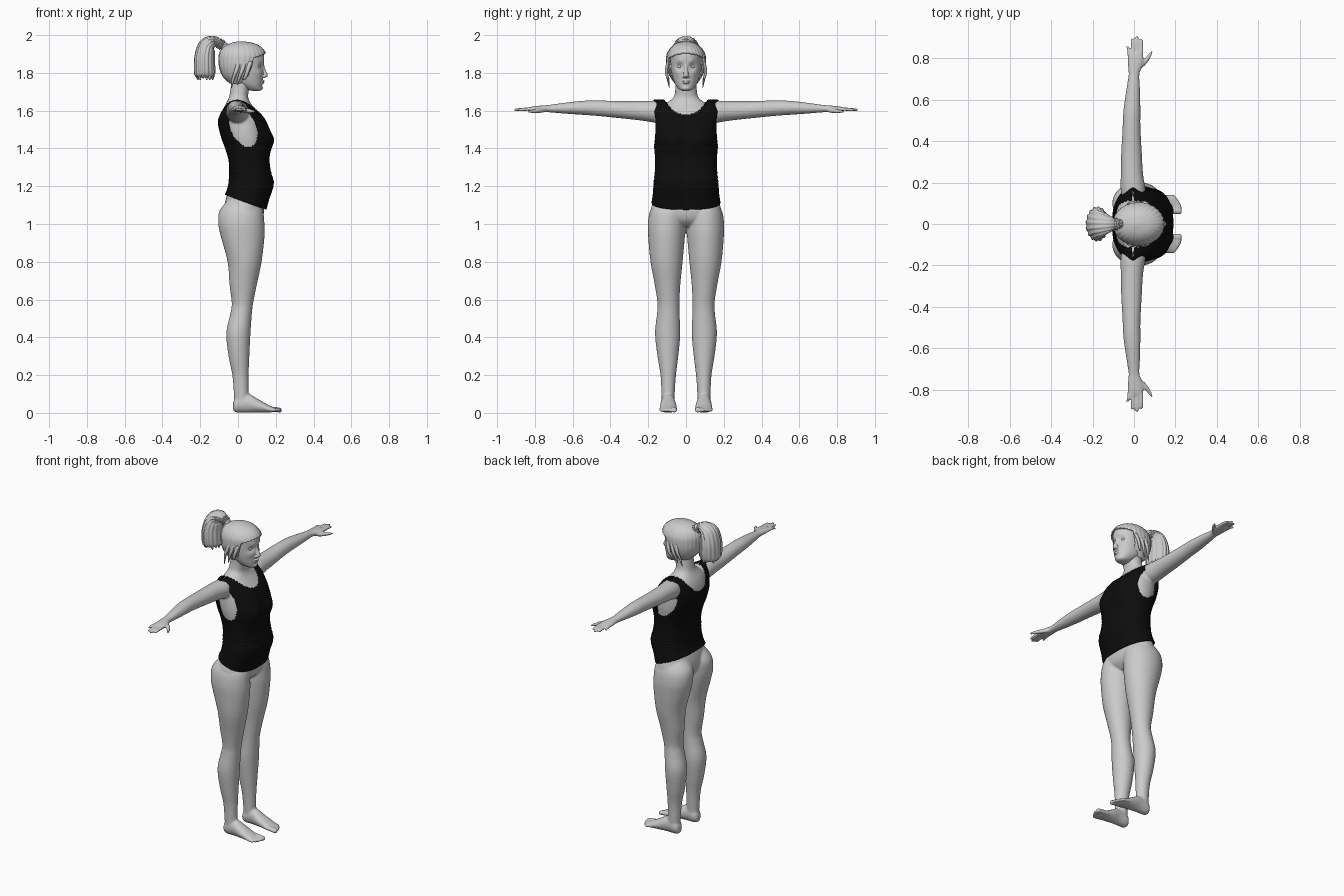
import bpy, bmesh, math
from mathutils import Vector, Matrix

X, Y, Z = Vector((1, 0, 0)), Vector((0, 1, 0)), Vector((0, 0, 1))


def spline(rows, sub):
    """Catmull-Rom interpolation through rows of numbers."""
    out = []
    for i in range(len(rows) - 1):
        p0, p1 = rows[max(i - 1, 0)], rows[i]
        p2, p3 = rows[i + 1], rows[min(i + 2, len(rows) - 1)]
        for k in range(sub):
            t = k / sub
            out.append([0.5 * (2 * b + (c - a) * t + (2 * a - 5 * b + 4 * c - d) * t * t
                               + (3 * b - a - 3 * c + d) * t ** 3)
                        for a, b, c, d in zip(p0, p1, p2, p3)])
    return out + [list(rows[-1])]


def loft(bm, rows, side, axis=None, n=32, sub=4, power=2.0, ridge=0.0, count=0, caps=True):
    """Skin (x, y, z, radius along side, other radius) sections."""
    rows = spline(rows, sub)
    rings = []
    for i, r in enumerate(rows):
        tan = axis or (Vector(rows[min(i + 1, len(rows) - 1)][:3]) - Vector(rows[max(i - 1, 0)][:3])).normalized()
        v = tan.cross(side).normalized()
        ring = []
        for k in range(n):
            t = 2 * math.pi * k / n
            c, s = math.cos(t), math.sin(t)
            m = 1 + ridge * math.sin(count * t)
            cu = math.copysign(abs(c) ** (2 / power), c) * r[3] * m
            cv = math.copysign(abs(s) ** (2 / power), s) * r[4] * m
            ring.append(bm.verts.new(Vector(r[:3]) + side * cu + v * cv))
        rings.append(ring)
    for a, b in zip(rings, rings[1:]):
        for k in range(n):
            bm.faces.new((a[k], a[(k + 1) % n], b[(k + 1) % n], b[k]))
    if caps:
        bm.faces.new(rings[0])
        bm.faces.new(rings[-1])


def upright(rows):
    """(z, back x, front x, centre y, half width) to loft sections."""
    return [((b + f) / 2, y, z, w, (f - b) / 2) for z, b, f, y, w in rows]


def ball(bm, loc, size):
    bmesh.ops.create_uvsphere(bm, u_segments=20, v_segments=12, radius=1,
                              matrix=Matrix.Translation(loc) @ Matrix.Diagonal((*size, 1)))


def bump(co, y, z, r):
    return math.exp(-((abs(co.y) - y) ** 2 + (co.z - z) ** 2) / (r * r))


def finish(name, bm, voxel=0, smooth=3):
    bmesh.ops.recalc_face_normals(bm, faces=bm.faces[:])
    me = bpy.data.meshes.new(name)
    bm.to_mesh(me)
    bm.free()
    me.shade_smooth()
    ob = bpy.data.objects.new(name, me)
    bpy.context.collection.objects.link(ob)
    if voxel:
        m = ob.modifiers.new("blend", 'REMESH')
        m.mode, m.voxel_size, m.use_smooth_shade = 'VOXEL', voxel, True
        m = ob.modifiers.new("soften", 'SMOOTH')
        m.factor, m.iterations = 0.5, smooth
    return ob


# Body: torso and neck
bm = bmesh.new()
loft(bm, upright([(.985, -.03, .09, 0, .06), (1.02, -.06, .125, 0, .15), (1.07, -.075, .138, 0, .185),
                  (1.13, -.065, .132, 0, .172), (1.25, -.03, .145, 0, .148), (1.36, -.04, .145, 0, .15),
                  (1.46, -.075, .15, 0, .162), (1.55, -.092, .135, 0, .158), (1.60, -.082, .10, 0, .15),
                  (1.635, -.065, .07, 0, .11), (1.665, -.05, .055, 0, .07), (1.70, -.042, .056, 0, .058),
                  (1.78, -.03, .07, 0, .055)]), Y, Z, n=48, power=2.2)
for s in (1, -1):
    # Legs
    loft(bm, upright([(1.13, -.05, .10, s * .085, .07), (1.07, -.098, .132, s * .095, .095),
                      (1.0, -.104, .14, s * .102, .1), (.93, -.09, .14, s * .103, .097),
                      (.8, -.055, .125, s * .103, .085), (.68, -.045, .10, s * .098, .068),
                      (.58, -.033, .08, s * .093, .058), (.52, -.042, .073, s * .094, .06),
                      (.42, -.062, .066, s * .097, .067), (.3, -.05, .06, s * .096, .055),
                      (.2, -.03, .056, s * .094, .041), (.1, -.022, .056, s * .095, .035),
                      (.05, -.02, .06, s * .095, .034)]), Y, Z)
    # Feet and toes
    loft(bm, [(-.026, s * .095, .035, .015, .02), (-.008, s * .095, .045, .033, .043),
              (.05, s * .095, .052, .037, .051), (.11, s * .094, .036, .044, .035),
              (.16, s * .094, .022, .045, .021), (.185, s * .094, .018, .038, .014)], Y, X)
    for y, tip, r in ((.062, .232, .015), (.084, .23, .011), (.102, .222, .0105), (.118, .212, .010), (.132, .2, .0095)):
        loft(bm, [(.15, s * y, .022, r, r), (tip - .025, s * y, .017, r, r * .9),
                  (tip - .007, s * y, .014, r, r * .9), (tip, s * y, .013, r * .4, r * .4)], Y, X, n=14)
    # Arms and palms
    loft(bm, [(.0, s * .09, 1.585, .05, .055), (-.004, s * .16, 1.594, .06, .058),
              (-.01, s * .24, 1.60, .054, .052), (-.012, s * .34, 1.605, .05, .046),
              (-.012, s * .47, 1.613, .043, .041), (-.01, s * .55, 1.615, .041, .037),
              (-.004, s * .65, 1.613, .033, .028), (.0, s * .72, 1.611, .026, .02),
              (.004, s * .755, 1.61, .033, .018), (.008, s * .80, 1.609, .039, .015),
              (.007, s * .828, 1.608, .034, .011)], X, Y * s)
    # Fingers and thumb
    for x0, x1, tip, r in ((-.021, -.03, .862, .0085), (-.001, -.008, .897, .0095),
                           (.018, .014, .91, .0095), (.036, .036, .894, .0095)):
        loft(bm, [(x0, s * .79, 1.609, r, r), ((x0 + x1) / 2, s * .84, 1.608, r, r),
                  (x1, s * (tip - .008), 1.604, r * .9, r * .85), (x1, s * tip, 1.603, r * .4, r * .4)], X, Y * s, n=14)
    loft(bm, [(.015, s * .745, 1.605, .014, .013), (.045, s * .775, 1.6, .016, .013),
              (.068, s * .805, 1.597, .012, .011), (.086, s * .835, 1.595, .006, .006)], X, n=14)
finish("body", bm, .006, 4)

# Head with nose, lips, chin and ears
bm = bmesh.new()
loft(bm, upright([(1.705, .075, .115, 0, .02), (1.713, .04, .126, 0, .036), (1.735, .0, .128, 0, .054),
                  (1.765, -.04, .131, 0, .067), (1.80, -.07, .134, 0, .076), (1.85, -.085, .137, 0, .081),
                  (1.90, -.085, .136, 0, .081), (1.935, -.06, .108, 0, .066), (1.957, -.01, .05, 0, .03)]),
     Y, Z, n=64, sub=8, power=2.15)
for v in bm.verts:
    if v.co.x > .05:
        v.co.x -= .013 * bump(v.co, .034, 1.835, .018)
        v.co.x += .004 * bump(v.co, .05, 1.80, .02) + .004 * bump(v.co, .03, 1.862, .014)
loft(bm, [(.126, 0, 1.85, .009, .01), (.134, 0, 1.82, .009, .011), (.142, 0, 1.795, .013, .014),
          (.140, 0, 1.782, .014, .016), (.133, 0, 1.774, .009, .008)], Y, Z, n=20)
ball(bm, (.13, 0, 1.757), (.011, .022, .005))
ball(bm, (.129, 0, 1.748), (.011, .019, .006))
ball(bm, (.119, 0, 1.72), (.013, .02, .013))
for s in (1, -1):
    ball(bm, (.136, s * .012, 1.781), (.01, .008, .007))
    ball(bm, (.018, s * .084, 1.815), (.017, .009, .03))
finish("head", bm, .003, 3)

# Eyes
bm = bmesh.new()
for s in (1, -1):
    ball(bm, (.108, s * .034, 1.834), (.013, .014, .010))
finish("eyes", bm)

# Hair cap, trimmed to the hairline
bm = bmesh.new()
loft(bm, upright([(1.745, -.045, .04, 0, .06), (1.78, -.08, .09, 0, .084), (1.82, -.097, .125, 0, .1),
                  (1.86, -.102, .142, 0, .105), (1.90, -.10, .148, 0, .101), (1.935, -.08, .125, 0, .08),
                  (1.957, -.04, .085, 0, .05), (1.967, .0, .03, 0, .012)]),
     Y, Z, n=112, sub=8, ridge=.012, count=28)
bmesh.ops.delete(bm, context='FACES', geom=[
    f for f in bm.faces if f.calc_center_median().z < 1.905 - 3 * f.calc_center_median().y ** 2
    and f.calc_center_median().x > .045 + (f.calc_center_median().z - 1.75) * .3])
hair = finish("hair_cap", bm)
hair.modifiers.new("thickness", 'SOLIDIFY').thickness = .008

# Loose side locks
bm = bmesh.new()
for s in (1, -1):
    for x, end in ((.045, 1.77), (.015, 1.735), (-.015, 1.72)):
        loft(bm, [(x + .02, s * .095, 1.86, .012, .008), (x + .005, s * .104, 1.81, .011, .008),
                  (x - .01, s * .096, 1.77, .008, .006), (x - .02, s * .088, end, .002, .002)], X, n=12)
finish("side_locks", bm)

# Ponytail: ridged bundle, fringe of ends and hair tie
bm = bmesh.new()
loft(bm, [(-.065, 0, 1.935, .022, .022), (-.09, 0, 1.95, .024, .022), (-.125, 0, 1.966, .045, .028),
          (-.162, 0, 1.945, .066, .044), (-.176, 0, 1.89, .08, .052), (-.177, 0, 1.83, .082, .055),
          (-.176, 0, 1.79, .074, .053), (-.176, 0, 1.775, .05, .04)], Y, n=96, sub=8, ridge=.04, count=16)
for k in range(14):
    c, s = math.cos(k * math.tau / 14), math.sin(k * math.tau / 14)
    loft(bm, [(-.177 + .04 * c, .064 * s, 1.84, .014, .014), (-.176 + .042 * c, .062 * s, 1.79, .011, .011),
              (-.175 + .04 * c, .055 * s, 1.762 + .008 * (k % 3), .003, .003)], Y, n=10)
finish("ponytail", bm)
bm = bmesh.new()
for k in range(3):
    loft(bm, [(-.08 - .008 * k, 0, 1.944 + .005 * k, .024, .024), (-.084 - .008 * k, 0, 1.9465 + .005 * k, .029, .029),
              (-.088 - .008 * k, 0, 1.949 + .005 * k, .024, .024)], Y, n=24)
finish("hair_tie", bm)

# Sleeveless top: tilted hem, bust, soft folds, open neck and armholes
bm = bmesh.new()
loft(bm, upright([(1.115, -.07, .15, 0, .182), (1.16, -.058, .165, 0, .176), (1.22, -.048, .188, 0, .17),
                  (1.27, -.045, .174, 0, .163), (1.33, -.048, .166, 0, .163), (1.40, -.068, .17, 0, .168),
                  (1.46, -.09, .174, 0, .177), (1.53, -.106, .156, 0, .179), (1.58, -.10, .125, 0, .179),
                  (1.62, -.08, .085, 0, .178), (1.648, -.05, .042, 0, .177), (1.658, -.012, .002, 0, .17)]),
     Y, Z, n=128, sub=8, power=2.4)
for v in bm.verts:
    c = v.co
    if c.x > .05:
        c.x += .022 * bump(c, .075, 1.44, .055)
    fold = .004 * max(0, 1 - abs(c.z - 1.27) / .11) * math.sin(c.z * 150 + 9 * c.y + 14 * c.x)
    c.x += math.copysign(fold, c.x - .05) if abs(c.x - .05) > .04 else 0
    c.y += math.copysign(fold, c.y) if abs(c.y) > .05 else 0
    c.z -= (c.x - .04) * .36 * max(0, min(1, (1.24 - c.z) / .12))


def opening(c):
    low = (1.58 if c.x > 0 else 1.55)
    neck = abs(c.y) < .115 and c.z > low + (1.66 - low) * (abs(c.y) / .115) ** 2.5
    t = (c.z - 1.405) / .24
    arm = abs(c.y) > .09 and 0 < t < 1 and abs(c.x - .055 + .06 * t) < .075 * math.sin(math.pi * t ** .8) ** .7
    return neck or arm


doomed = [f for f in bm.faces if opening(f.calc_center_median()) or len(f.verts) > 4]
bmesh.ops.delete(bm, geom=doomed, context='FACES')
top = finish("sleeveless_top", bm)
top.modifiers.new("thickness", 'SOLIDIFY').thickness = .005
black = bpy.data.materials.new("black_cloth")
black.diffuse_color = (.004, .004, .004, 1)
top.data.materials.append(black)
